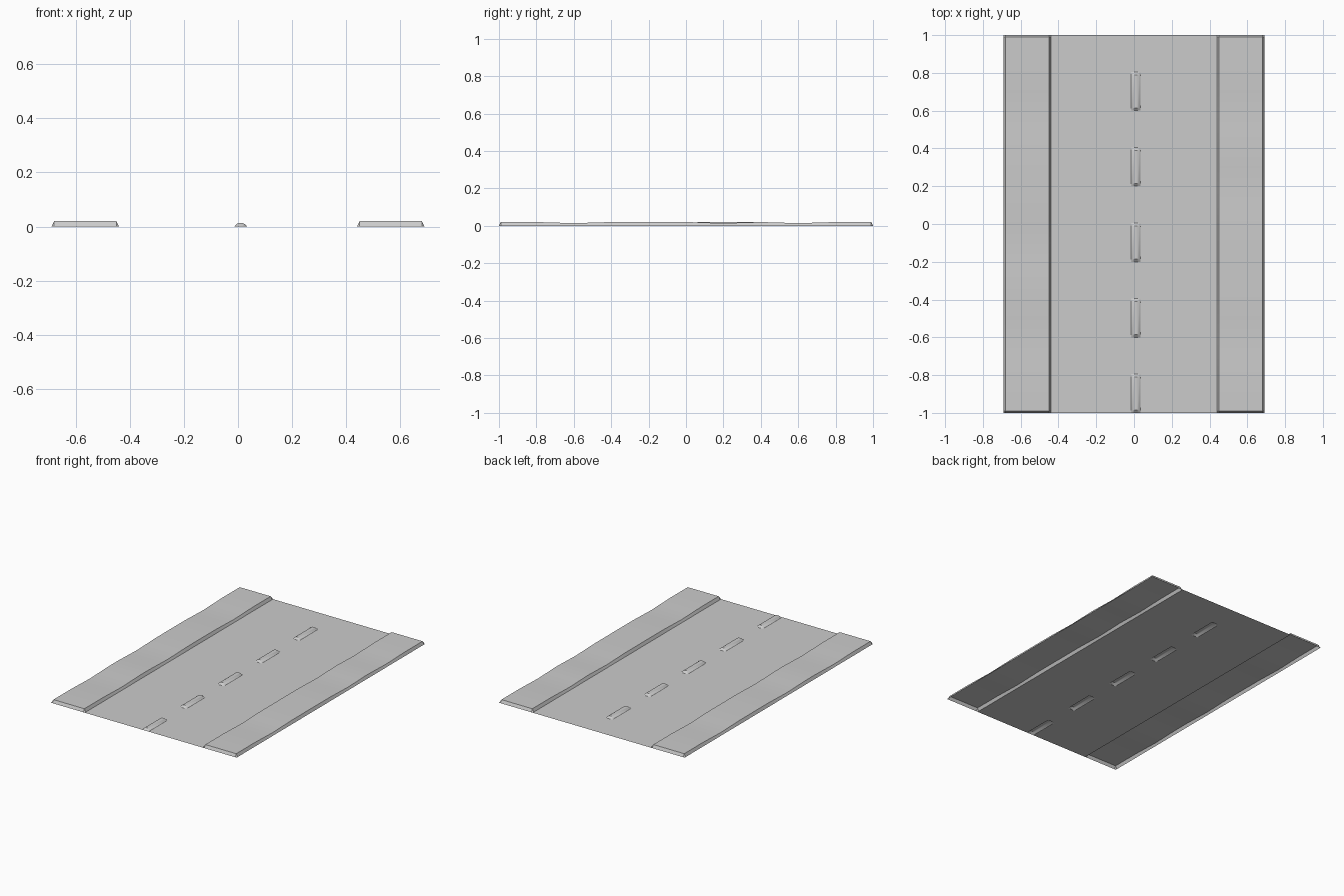
import bpy, bmesh, math

if "Cube" in bpy.data.objects:
    bpy.data.objects.remove(bpy.data.objects["Cube"])

def sheet(name, xs, ys, height):
    """Open single-layer surface over a grid of stations."""
    bm = bmesh.new()
    rows = [[bm.verts.new((x, y, height(i, y))) for i, x in enumerate(xs)] for y in ys]
    for a, b in zip(rows, rows[1:]):
        for i in range(len(xs) - 1):
            bm.faces.new((a[i], a[i + 1], b[i + 1], b[i]))
    mesh = bpy.data.meshes.new(name)
    bm.to_mesh(mesh)
    bm.free()
    ob = bpy.data.objects.new(name, mesh)
    bpy.context.collection.objects.link(ob)
    bpy.context.view_layer.objects.active = ob
    bpy.ops.object.select_all(action='DESELECT')
    ob.select_set(True)
    bpy.ops.object.shade_smooth_by_angle(angle=math.radians(25))
    return ob

# Road with raised centre dashes, hollow underneath
dash_starts = [-1.0, -0.6, -0.2, 0.2, 0.6]
dash_profile = [0, 0, 0.009, 0.013, 0.013, 0.009, 0, 0]
road_x = [-0.44, -0.015, -0.006, 0.003, 0.017, 0.026, 0.035, 0.44]
road_y = [s + d for s in dash_starts for d in (0, 0.015, 0.19, 0.205)] + [1.0]

def road_height(i, y):
    raised = any(s + 0.01 < y < s + 0.195 for s in dash_starts)
    return dash_profile[i] if raised else 0

sheet("road", road_x, road_y, road_height)

# Sidewalks: bevelled raised slabs with gently worn, uneven tops
walk_y = [-1.0, -0.99] + [k / 10 for k in range(-9, 10)] + [0.99, 1.0]

def dip(y, centres):
    return sum(0.006 * max(0, 1 - abs(y - c) / 0.2) for c in centres)

def sidewalk(name, xs, dips):
    def height(i, y):
        if i in (0, len(xs) - 1) or abs(y) > 0.995:
            return 0
        return 0.02 - dip(y, dips)
    sheet(name, xs, walk_y, height)

sidewalk("left_sidewalk", [-0.69, -0.68, -0.45, -0.44], [-0.6, -0.1, 0.6])
sidewalk("right_sidewalk", [0.44, 0.45, 0.68, 0.69], [-0.6, 0.2, 0.6])
